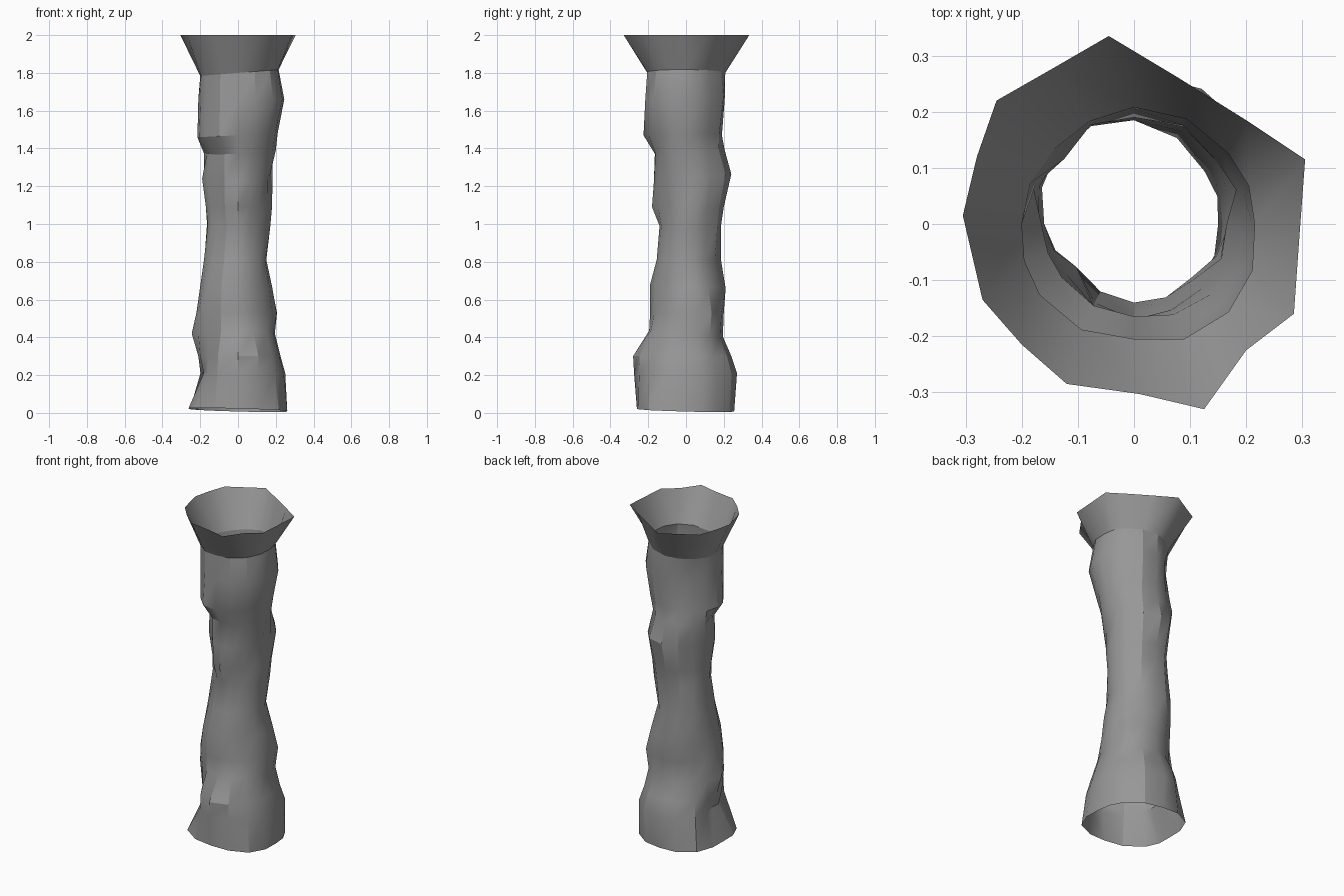
import bpy, bmesh, math, random

if "Cube" in bpy.data.objects:
    bpy.data.objects.remove(bpy.data.objects["Cube"], do_unlink=True)

random.seed(7)

stone = bpy.data.materials.new("grey_stone")
stone.use_nodes = True
grey = (0.31, 0.31, 0.31, 1)
stone.diffuse_color = grey
stone.node_tree.nodes["Principled BSDF"].inputs["Base Color"].default_value = grey

# Directions of the main corners, counter-clockwise from +x, in degrees
corners = [0, 37, 90, 137, 180, 217, 270, 317]

# Shaft levels: height, then reach of each corner
levels = [
    (.015, .26, .265, .255, .29, .26, .285, .26, .295),
    (.21, .25, .265, .27, .25, .18, .2, .275, .27),
    (.30, .225, .235, .24, .235, .21, .2, .28, .245),
    (.42, .195, .21, .195, .195, .245, .2, .195, .205),
    (.53, .205, .225, .2, .2, .22, .21, .19, .175),
    (.67, .18, .195, .21, .205, .2, .195, .19, .167),
    (.81, .15, .157, .185, .205, .18, .165, .155, .155),
    (.99, .17, .18, .185, .188, .16, .128, .14, .14),
    (1.09, .18, .19, .2, .183, .17, .128, .18, .145),
    (1.24, .165, .215, .24, .2, .19, .15, .17, .167),
    (1.38, .2, .185, .205, .215, .165, .16, .165, .185),
    (1.47, .21, .2, .19, .2, .215, .21, .225, .21),
    (1.66, .245, .225, .205, .17, .21, .21, .215, .255),
    (1.80, .215, .21, .208, .195, .2, .21, .205, .23),
]

# Slope along x and y of the levels that are not horizontal
tilts = {0: (-.03, -.03), 3: (0, -.08), 5: (0, -.05), 7: (-.06, 0),
         9: (0, .1), 10: (.05, .05), 11: (.05, 0), 13: (.08, 0)}

# Flared rim outline, counter-clockwise from the right
rim = [(.295, -.02), (.305, .115), (.2, .185), (.08, .26), (-.045, .335),
       (-.14, .28), (-.245, .22), (-.28, .12), (-.305, .015), (-.27, -.135),
       (-.2, -.215), (-.12, -.285), (.01, -.303), (.125, -.33), (.2, -.225), (.285, -.16)]


def ring(bm, level, tilt):
    z, reach = level[0], level[1:]
    verts = []
    for i, (angle, r) in enumerate(zip(corners, reach)):
        j = (i + 1) % len(corners)
        # each main corner is followed by a chipped corner halfway to the next
        half = (corners[j] - angle) % 360 / 2
        chip = (r + reach[j]) / 2 * random.uniform(.99, 1.03)
        for a, radius in ((angle, r), (angle + half, chip)):
            x = radius * math.cos(math.radians(a))
            y = radius * math.sin(math.radians(a))
            verts.append(bm.verts.new((x, y, z + tilt[0] * x + tilt[1] * y)))
    return verts


def bridge(bm, low, high):
    for i in range(len(low)):
        j = (i + 1) % len(low)
        bm.faces.new((low[i], low[j], high[j], high[i]))


def finish(bm, name, sharp_angle):
    mesh = bpy.data.meshes.new(name)
    bm.to_mesh(mesh)
    bm.free()
    mesh.materials.append(stone)
    obj = bpy.data.objects.new(name, mesh)
    bpy.context.collection.objects.link(obj)
    bpy.ops.object.select_all(action="DESELECT")
    obj.select_set(True)
    bpy.context.view_layer.objects.active = obj
    bpy.ops.object.shade_smooth_by_angle(angle=math.radians(sharp_angle))


# Hollow weathered shaft, open at both ends
bm = bmesh.new()
rings = [ring(bm, level, tilts.get(n, (0, 0))) for n, level in enumerate(levels)]
for low, high in zip(rings, rings[1:]):
    bridge(bm, low, high)
neck = [v.co.copy() for v in rings[-1]]
finish(bm, "column_shaft", 27)

# Open flared rim, standing on the neck of the shaft
bm = bmesh.new()
bridge(bm, [bm.verts.new(p) for p in neck], [bm.verts.new((x, y, 2)) for x, y in rim])
finish(bm, "flared_rim", 70)
